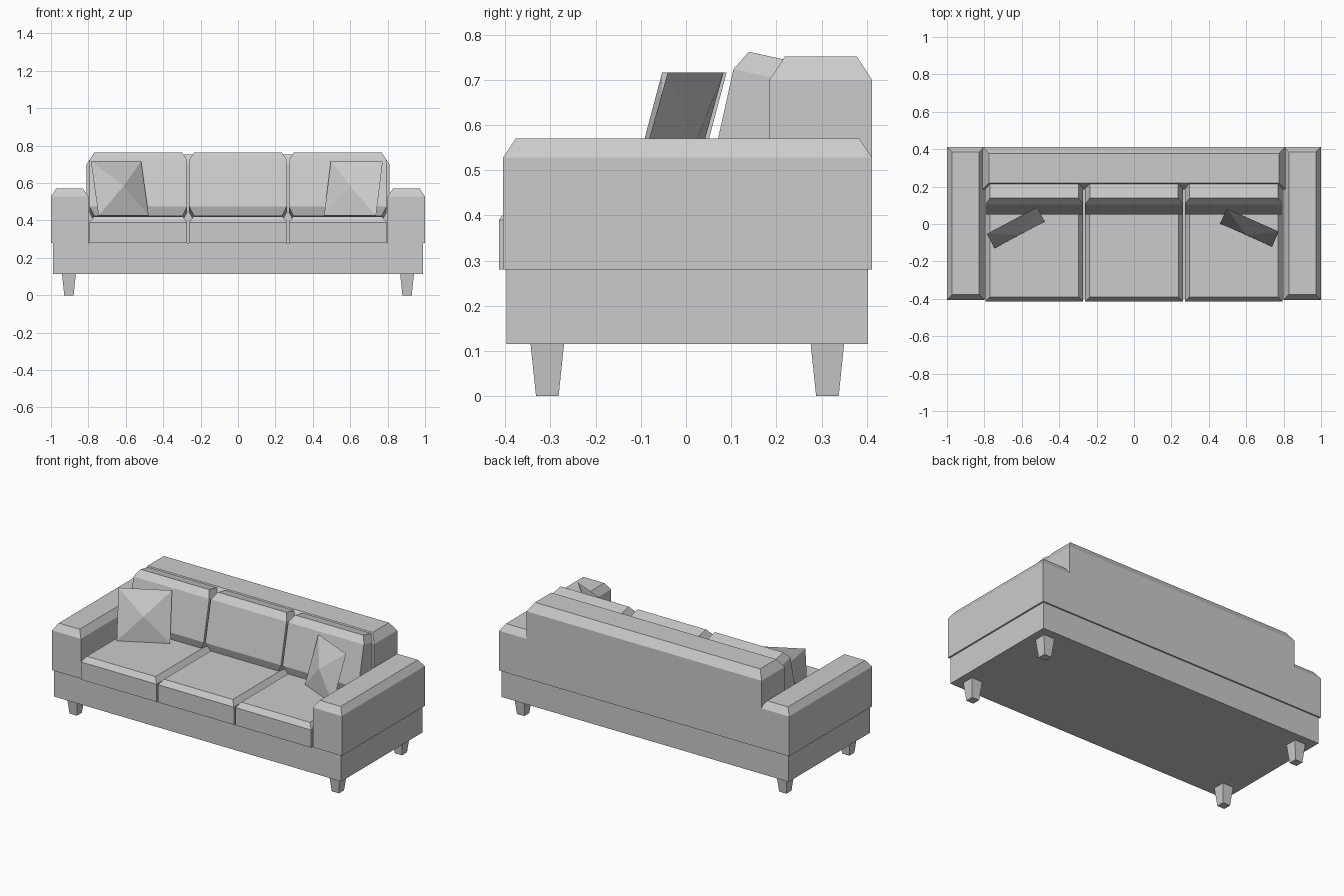
import bpy, bmesh
from math import radians
from mathutils import Matrix, Vector

if "Cube" in bpy.data.objects:
    bpy.data.objects.remove(bpy.data.objects["Cube"], do_unlink=True)

fabric = bpy.data.materials.new("grey_fabric")
fabric.use_nodes = True
GREY = (0.6, 0.6, 0.6, 1)
fabric.diffuse_color = GREY
fabric.node_tree.nodes["Principled BSDF"].inputs["Base Color"].default_value = GREY


def finish(name, bm, matrix=Matrix()):
    bmesh.ops.recalc_face_normals(bm, faces=bm.faces)
    mesh = bpy.data.meshes.new(name)
    bm.to_mesh(mesh)
    bm.free()
    mesh.materials.append(fabric)
    obj = bpy.data.objects.new(name, mesh)
    obj.matrix_world = matrix
    bpy.context.collection.objects.link(obj)


def block(name, x, y, levels, matrix=Matrix()):
    """Stack rectangles spanning x and y; levels are (height, inset)."""
    bm = bmesh.new()
    rings = []
    for z, i in levels:
        corners = ((x[0] + i, y[0] + i), (x[1] - i, y[0] + i),
                   (x[1] - i, y[1] - i), (x[0] + i, y[1] - i))
        rings.append([bm.verts.new((cx, cy, z)) for cx, cy in corners])
    bm.faces.new(rings[0])
    bm.faces.new(rings[-1])
    for low, high in zip(rings, rings[1:]):
        for k in range(4):
            n = (k + 1) % 4
            bm.faces.new((low[k], low[n], high[n], high[k]))
    finish(name, bm, matrix)


def pillow(name, location, yaw, tilt, size=0.304, bulge=0.045):
    """Square scatter pillow with a shallow pyramid on each side."""
    bm = bmesh.new()
    h = size / 2
    rim = [bm.verts.new((sx * h, 0, sz * h))
           for sx, sz in ((-1, -1), (1, -1), (1, 1), (-1, 1))]
    for side in (-1, 1):
        tip = bm.verts.new((0, side * bulge, 0))
        for k in range(4):
            bm.faces.new((rim[k], rim[(k + 1) % 4], tip))
    finish(name, bm, Matrix.Translation(Vector(location))
           @ Matrix.Rotation(radians(yaw), 4, "Z")
           @ Matrix.Rotation(radians(-tilt), 4, "X"))


# Base and backrest
block("base", (-0.99, 0.99), (-0.397, 0.403), [(0.115, 0), (0.28, 0)])
block("backrest", (-0.81, 0.81), (0.185, 0.412),
      [(0.28, 0), (0.7, 0), (0.752, 0.034)])

# Arms and tapered legs
for side, sx in (("right", -1), ("left", 1)):
    block(side + "_arm", sorted((sx * 0.8, sx * 1.0)), (-0.405, 0.412),
          [(0.28, 0), (0.528, 0), (0.57, 0.028)])
    for end, cy in (("front", -0.307), ("back", 0.313)):
        cx = sx * 0.904
        block(f"{end}_{side}_leg", (cx - 0.037, cx + 0.037),
              (cy - 0.037, cy + 0.037), [(0, 0.012), (0.115, 0)])

# Seat and back cushions
lean = Matrix.Translation((0, 0.04, 0.43)) @ Matrix.Rotation(radians(-12.5), 4, "X")
for place, cx in (("right", -0.533), ("middle", 0), ("left", 0.533)):
    span = (cx - 0.261, cx + 0.261)
    block(place + "_seat_cushion", span, (-0.414, 0.2),
          [(0.28, 0), (0.39, 0), (0.422, 0.024)])
    block(place + "_back_cushion", span, (0, 0.18),
          [(0, 0.025), (0.045, 0), (0.301, 0), (0.346, 0.025)], lean)

# Scatter pillows
pillow("right_pillow", (-0.632, -0.02, 0.571), 28, 16.7)
pillow("left_pillow", (0.617, -0.019, 0.571), -24, 16.9)
